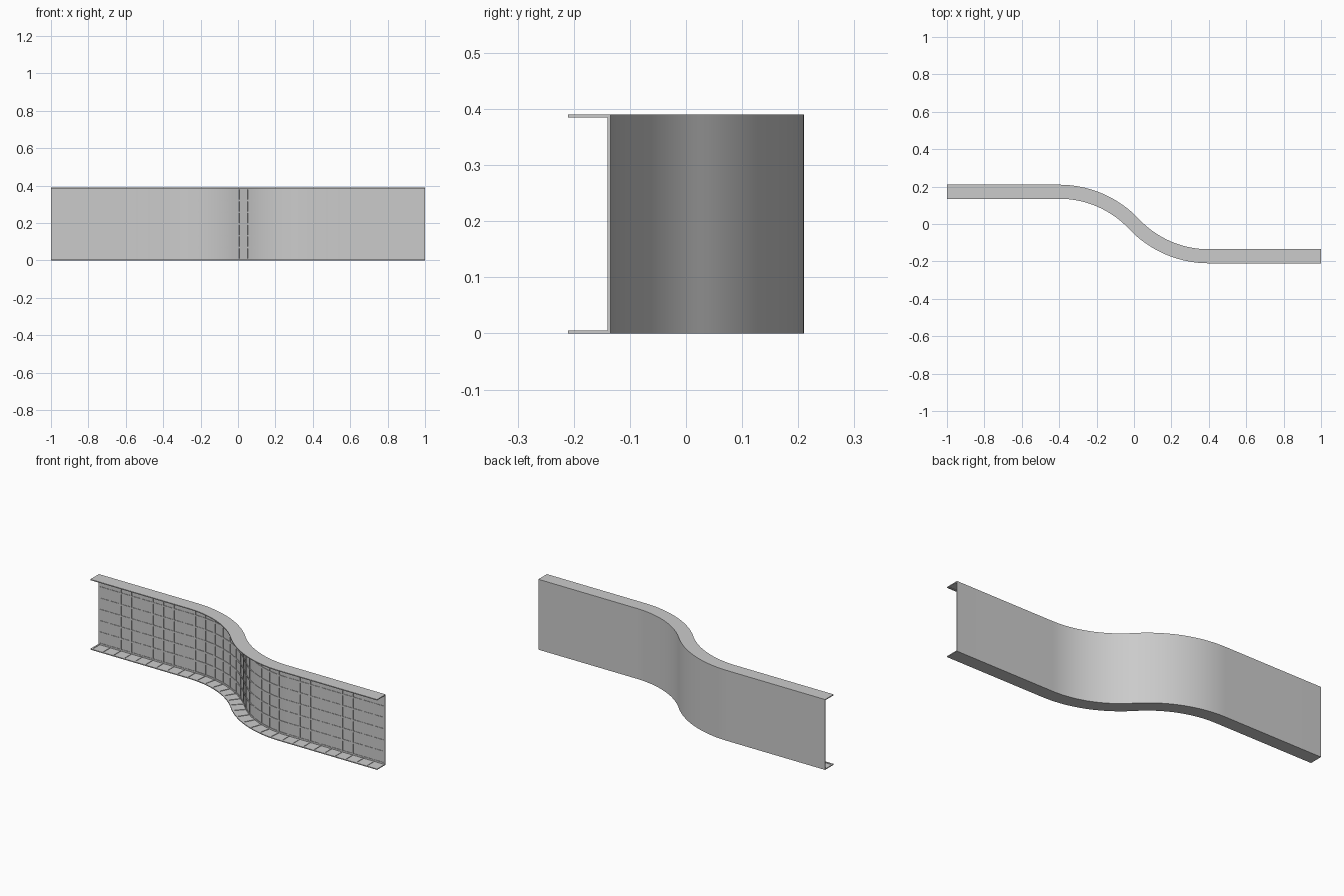
import bpy, bmesh, math

if "Cube" in bpy.data.objects:
    bpy.data.objects.remove(bpy.data.objects["Cube"])

# S-shaped channel: web plus two flanges opening towards -y, gridded inside
H, DEPTH = 0.39, 0.075
SHELL, RIB, WIDTH = 0.0025, 0.0025, 0.009
HALF, BEND, SHIFT = 1.0, 0.4, 0.1725
ANG = 2 * math.atan(SHIFT / BEND)
RAD = BEND / math.sin(ANG)
R1, R2 = RAD + DEPTH / 2, RAD - DEPTH / 2   # web radii of the two bends
STRAIGHT = HALF - BEND
L1, L2 = R1 * ANG, R2 * ANG
TOTAL = 2 * STRAIGHT + L1 + L2
BREAKS = [0, STRAIGHT] + [STRAIGHT + L1 * i / 24 for i in range(1, 25)] \
    + [STRAIGHT + L1 + L2 * i / 24 for i in range(1, 25)] + [TOTAL]


def point(s, d):
    """Plan position at distance s along the web, d in front of it."""
    if s <= STRAIGHT:
        return -HALF + s, SHIFT + DEPTH / 2 - d
    s -= STRAIGHT
    if s <= L1:
        a, r = s / R1, R1 - d
        return -BEND + r * math.sin(a), SHIFT - RAD + r * math.cos(a)
    s -= L1
    if s <= L2:
        a, r = ANG - s / R2, R2 + d
        return BEND - r * math.sin(a), RAD - SHIFT - r * math.cos(a)
    return BEND + s - L2, -SHIFT + DEPTH / 2 - d


def sweep(bm, profile, s0=0, s1=TOTAL):
    """Sweep a closed (d, z) profile along the path from s0 to s1."""
    stations = [s0] + [b for b in BREAKS if s0 + 1e-5 < b < s1 - 1e-5] + [s1]
    rings = [[bm.verts.new((*point(s, d), z)) for d, z in profile] for s in stations]
    n = len(profile)
    for a, b in zip(rings, rings[1:]):
        for i in range(n):
            j = (i + 1) % n
            bm.faces.new((a[i], a[j], b[j], b[i]))
    bm.faces.new(rings[0][::-1])
    bm.faces.new(rings[-1])


def rect(d0, d1, z0, z1):
    return [(d0, z0), (d1, z0), (d1, z1), (d0, z1)]


def finish(bm, name):
    bmesh.ops.recalc_face_normals(bm, faces=bm.faces)
    me = bpy.data.meshes.new(name)
    bm.to_mesh(me)
    bm.free()
    ob = bpy.data.objects.new(name, me)
    bpy.context.collection.objects.link(ob)
    bpy.ops.object.select_all(action='DESELECT')
    ob.select_set(True)
    bpy.context.view_layer.objects.active = ob
    bpy.ops.object.shade_smooth_by_angle(angle=math.radians(30))


# Channel shell
T = SHELL
bm = bmesh.new()
sweep(bm, [(0, 0), (DEPTH, 0), (DEPTH, T), (T, T),
           (T, H - T), (DEPTH, H - T), (DEPTH, H), (0, H)])
finish(bm, "channel_shell")

# Cross ribs: C-shaped bands over web and both flanges
U = T + RIB
bm = bmesh.new()
for i in range(33):
    s = WIDTH / 2 + (TOTAL - WIDTH) * i / 32
    sweep(bm, [(T, T), (DEPTH, T), (DEPTH, U), (U, U), (U, H - U),
               (DEPTH, H - U), (DEPTH, H - T), (T, H - T)],
          s - WIDTH / 2, s + WIDTH / 2)
finish(bm, "cross_ribs")

# Long ribs: along the web and the lips of the flanges
bm = bmesh.new()
for k in range(7):
    z = T + WIDTH / 2 + (H - 2 * T - WIDTH) * k / 6
    sweep(bm, rect(T, U, z - WIDTH / 2, z + WIDTH / 2))
for z in (T, H - U):
    sweep(bm, rect(DEPTH - WIDTH, DEPTH, z, z + RIB))
finish(bm, "long_ribs")
